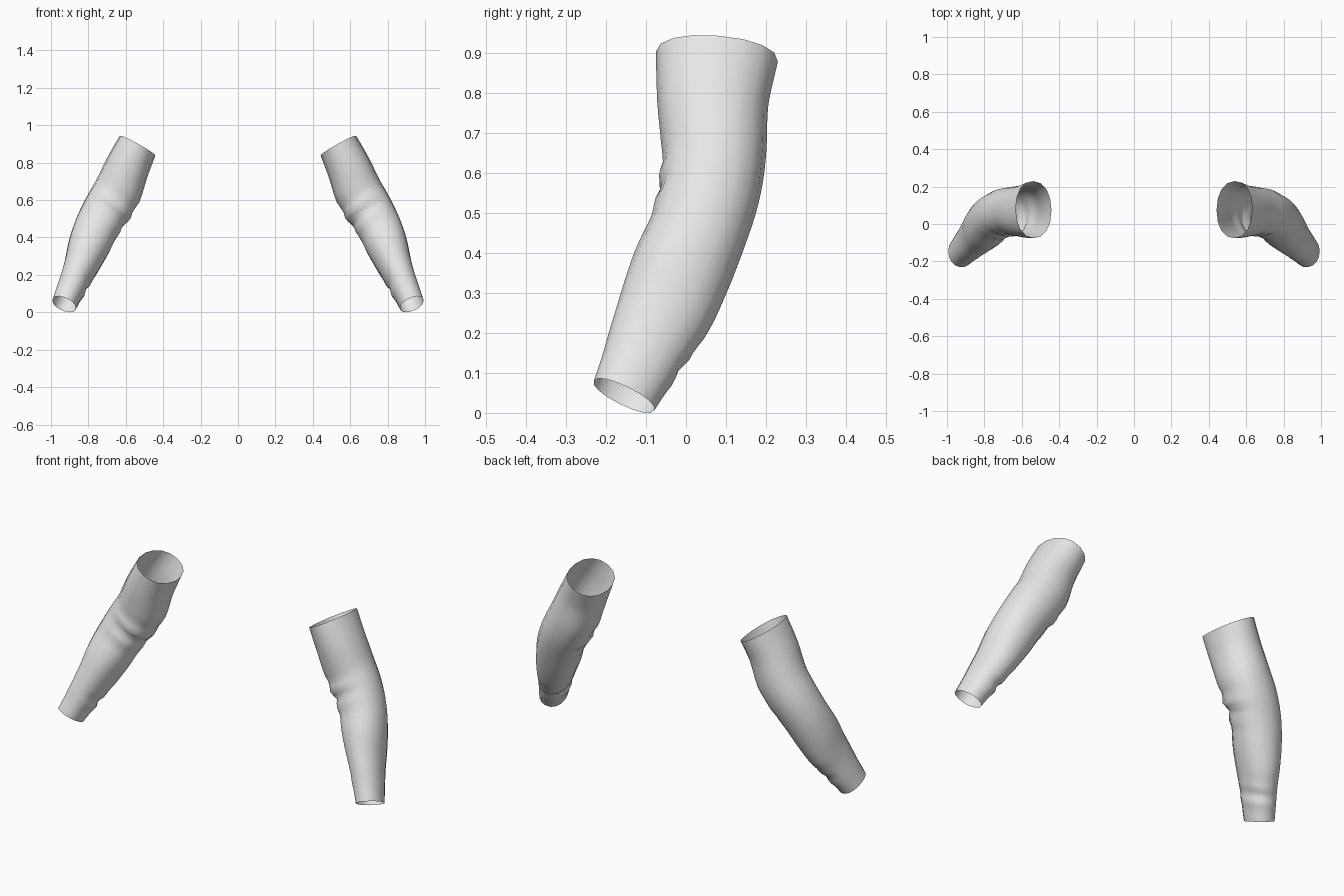
import bpy, bmesh, math
from mathutils import Vector

if "Cube" in bpy.data.objects:
    bpy.data.objects.remove(bpy.data.objects["Cube"])

SIDES, STEPS = 16, 4

# Sleeve sections from shoulder to cuff: centre x, y, z, half width, half depth
SECTIONS = [
    (0.537, 0.077, 0.890, 0.109, 0.153),
    (0.592, 0.067, 0.775, 0.119, 0.139),
    (0.645, 0.070, 0.645, 0.129, 0.130),
    (0.702, 0.058, 0.550, 0.127, 0.126),
    (0.755, 0.030, 0.455, 0.120, 0.123),
    (0.797, -0.012, 0.355, 0.112, 0.126),
    (0.836, -0.052, 0.255, 0.094, 0.120),
    (0.870, -0.090, 0.180, 0.081, 0.106),
    (0.900, -0.122, 0.110, 0.074, 0.094),
    (0.930, -0.155, 0.043, 0.067, 0.084),
]
SHOULDER_NORMAL = Vector((-0.48, 0.07, 0.87)).normalized()
CUFF_NORMAL = Vector((-0.41, 0.49, 1.0)).normalized()

fabric = bpy.data.materials.new("grey fabric")
fabric.diffuse_color = (0.8, 0.8, 0.8, 1)
fabric.use_nodes = True
fabric.node_tree.nodes["Principled BSDF"].inputs["Base Color"].default_value = fabric.diffuse_color


def section(t):
    """Smooth interpolation through the sections."""
    i = min(int(t), len(SECTIONS) - 2)
    f = t - i
    last = len(SECTIONS) - 1
    rows = [SECTIONS[max(0, min(last, i + k))] for k in (-1, 0, 1, 2)]
    return [0.5 * (2 * b + (c - a) * f + (2 * a - 5 * b + 4 * c - d) * f * f
                   + (3 * b - a - 3 * c + d) * f ** 3)
            for a, b, c, d in zip(*rows)]


def axis(t):
    """Direction of the sleeve, blended into the slant of both openings."""
    end = len(SECTIONS) - 1
    lo, hi = max(0, t - 0.6), min(end, t + 0.6)
    n = (Vector(section(lo)[:3]) - Vector(section(hi)[:3])).normalized()
    n = n.lerp(SHOULDER_NORMAL, max(0, 1 - t))
    return n.lerp(CUFF_NORMAL, max(0, 1 - (end - t))).normalized()


def folds(t, a):
    """Cloth creases inside the elbow and above the cuff."""
    elbow = math.exp(-((t - 3.0) / 0.8) ** 2) * max(0, math.cos(a - 1.2 * math.pi))
    cuff = math.exp(-((t - 7.4) / 0.7) ** 2) * max(0, math.cos(a - 0.8 * math.pi))
    return (0.011 * elbow * math.sin(2 * math.pi * t + 0.8 * a)
            + 0.007 * cuff * math.sin(2 * math.pi * t + a))


def rounded(v):
    """Slightly squared ellipse."""
    return math.copysign(abs(v) ** 0.92, v)


def make_sleeve(name, side):
    bm = bmesh.new()
    rings = []
    for k in range((len(SECTIONS) - 1) * STEPS + 1):
        t = k / STEPS
        x, y, z, w, d = section(t)
        n = axis(t)
        u = (Vector((1, 0, 0)) - n * n.x).normalized()
        v = n.cross(u)
        ring = []
        for s in range(SIDES):
            a = 2 * math.pi * s / SIDES
            r = folds(t, a)
            p = (Vector((x, y, z)) + u * rounded(math.cos(a)) * (w + r)
                 + v * rounded(math.sin(a)) * (d + r))
            ring.append(bm.verts.new((p.x * side, p.y, max(0, p.z))))
        rings.append(ring)
    for upper, lower in zip(rings, rings[1:]):
        for s in range(SIDES):
            e = (s + 1) % SIDES
            quad = [upper[s], lower[s], lower[e], upper[e]]
            bm.faces.new(quad if side > 0 else quad[::-1])
    for f in bm.faces:
        f.smooth = True
    mesh = bpy.data.meshes.new(name)
    bm.to_mesh(mesh)
    bm.free()
    mesh.materials.append(fabric)
    bpy.context.collection.objects.link(bpy.data.objects.new(name, mesh))


# Open sleeves, one per arm
make_sleeve("left_sleeve", 1)
make_sleeve("right_sleeve", -1)
